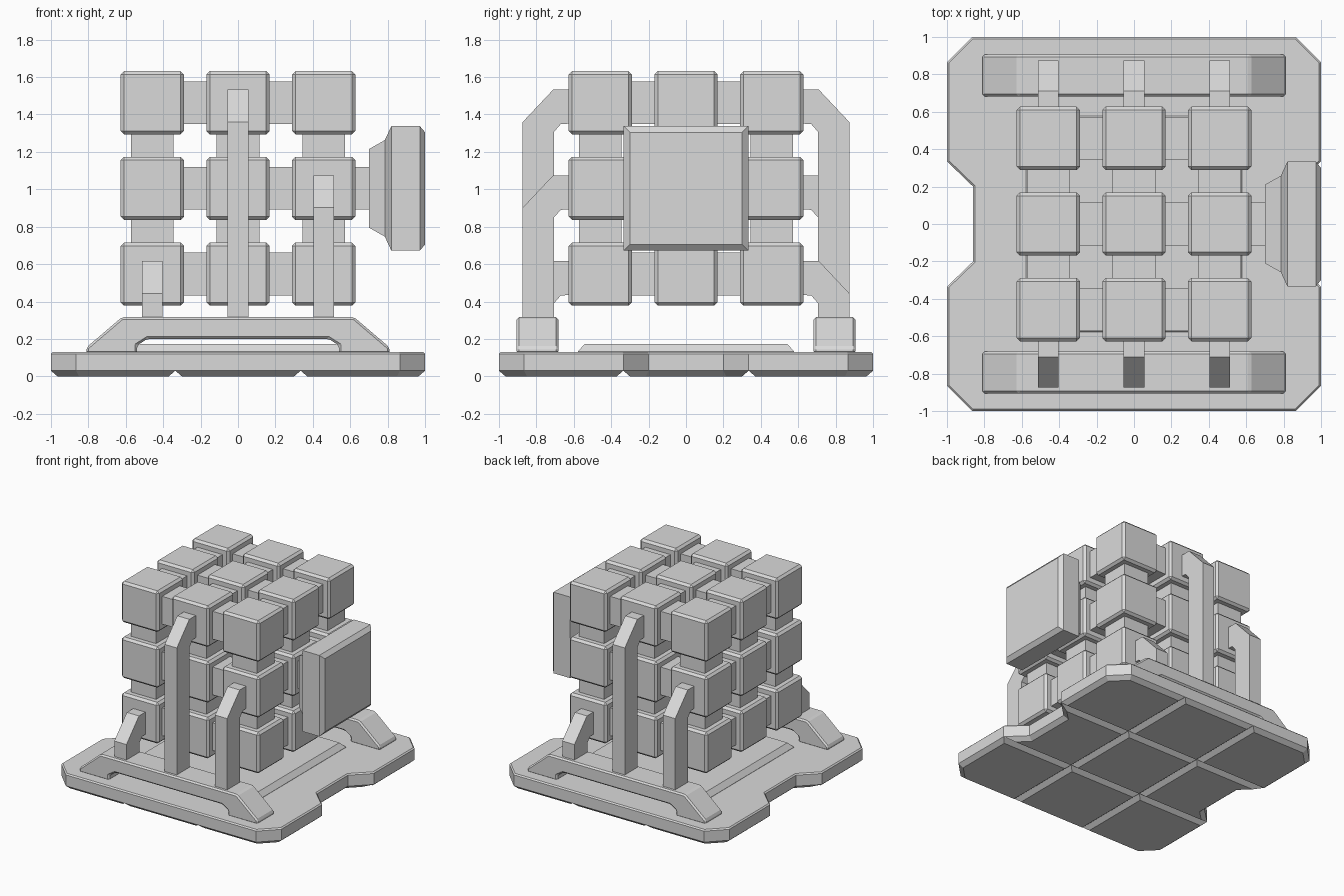
import bpy, bmesh
from mathutils import Matrix, Vector

if "Cube" in bpy.data.objects:
    bpy.data.objects.remove(bpy.data.objects["Cube"])

grey = bpy.data.materials.new("light grey")
grey.diffuse_color = (0.7, 0.7, 0.7, 1)
grey.use_nodes = True
grey.node_tree.nodes["Principled BSDF"].inputs["Base Color"].default_value = grey.diffuse_color


def finish(name, bm, bevel=0):
    bmesh.ops.recalc_face_normals(bm, faces=bm.faces)
    me = bpy.data.meshes.new(name)
    bm.to_mesh(me)
    bm.free()
    me.materials.append(grey)
    ob = bpy.data.objects.new(name, me)
    bpy.context.collection.objects.link(ob)
    if bevel:
        m = ob.modifiers.new("bevel", 'BEVEL')
        m.width, m.segments, m.limit_method = bevel, 1, 'ANGLE'
    return ob


def box(name, centre, size, bevel=0):
    bm = bmesh.new()
    bmesh.ops.create_cube(bm, size=1, matrix=Matrix.Translation(centre) @ Matrix.Diagonal((*size, 1)))
    return finish(name, bm, bevel)


def prism(name, pts, place, depth, bevel=0, rim=None):
    """Extrude a flat outline; rim = (inset, height) tapers the far end."""
    bm = bmesh.new()
    face = bm.faces.new([bm.verts.new(place(a, b)) for a, b in pts])
    ext = bmesh.ops.extrude_face_region(bm, geom=[face])["geom"]
    bmesh.ops.translate(bm, vec=depth, verts=[v for v in ext if isinstance(v, bmesh.types.BMVert)])
    cap = [f for f in ext if isinstance(f, bmesh.types.BMFace)]
    bmesh.ops.recalc_face_normals(bm, faces=bm.faces)
    if rim:
        bmesh.ops.inset_individual(bm, faces=cap, thickness=rim[0], depth=rim[1], use_even_offset=True)
    return finish(name, bm, bevel)


# base slab with cut corners and a notch in each side
quarter = [(0.86, 0.2), (1, 0.335), (1, 0.865), (0.865, 1)]
outline = (quarter + [(-x, y) for x, y in reversed(quarter)]
           + [(-x, -y) for x, y in quarter] + [(x, -y) for x, y in reversed(quarter)])
prism("base_slab", outline, lambda x, y: (x, y, 0.03), (0, 0, 0.09), rim=(0.01, 0.01))

# tapered tiles on the underside, leaving grooves between them
T = 0.335
corner = [(T, T), (1, T), (1, 0.865), (0.865, 1), (T, 1)]
side = [(T, -T), (1, -T), (0.86, -0.2), (0.86, 0.2), (1, T), (T, T)]
front = [(-T, T), (T, T), (T, 1), (-T, 1)]
tiles = [[(-T, -T), (T, -T), (T, T), (-T, T)]]
for sx in (-1, 1):
    tiles.append([(x * sx, y) for x, y in side])
    tiles.append([(x, y * sx) for x, y in front])
    for sy in (-1, 1):
        tiles.append([(x * sx, y * sy) for x, y in corner])
for pts in tiles:
    prism("underside_tile", pts, lambda x, y: (x, y, 0.031), (0, 0, -0.001), rim=(0.035, 0.03))

# raised pad on top of the base
P = 0.578
prism("raised_pad", [(-P, -P), (P, -P), (P, P), (-P, P)], lambda x, y: (x, y, 0.12),
      (0, 0, 0.012), rim=(0.035, 0.04))

# lattice of cubes and the square bars joining them
S, ZC = 0.458, 1.005
for i in (-1, 0, 1):
    for j in (-1, 0, 1):
        for k in (-1, 0, 1):
            box("lattice_cube", (i * S, j * S, ZC + k * S), (0.338,) * 3, 0.018)
        for axis in range(3):
            c = [i * S, j * S]
            c.insert(axis, 0)
            size = [0.228] * 3
            size[axis] = 2 * S
            box("lattice_bar", Vector(c) + Vector((0, 0, ZC)), size)

# square side panel on its stub
box("panel_stub", (0.66, 0, ZC), (0.14, 0.228, 0.228))
bm = bmesh.new()
rings = []
for x, h in [(0.7, 0.21), (0.785, 0.258), (0.82, 0.333), (0.972, 0.333), (1.0, 0.3)]:
    rings.append([bm.verts.new((x, a * h, ZC + b * h)) for a, b in ((-1, -1), (1, -1), (1, 1), (-1, 1))])
for r, s in zip(rings, rings[1:]):
    for n in range(4):
        bm.faces.new((r[n], r[(n + 1) % 4], s[(n + 1) % 4], s[n]))
bm.faces.new(rings[0])
bm.faces.new(rings[-1])
finish("side_panel", bm)

# foot beams and bent support posts; the back set is the front set turned round
half = [(0.54, 0.12), (0.54, 0.165), (0.485, 0.2)]
top = [(0.62, 0.317), (0.81, 0.155), (0.81, 0.12)]
beam = ([(-x, z) for x, z in reversed(top)][::1] + top
        + half + [(-x, z) for x, z in reversed(half)])
for s, label in ((1, "front"), (-1, "back")):
    prism(label + "_beam", beam, lambda x, z: (s * x, s * -0.905, z), (0, s * 0.222, 0), 0.012)
    for px, cz in ((-S, ZC - S), (0, ZC + S), (S, ZC)):
        post = [(-0.873, 0.29), (-0.873, cz - 0.103), (-0.71, cz + 0.07), (-0.6, cz + 0.07),
                (-0.6, cz - 0.11), (-0.67, cz - 0.115), (-0.705, cz - 0.155), (-0.705, 0.29)]
        prism(label + "_post", post, lambda y, z: (s * (px - 0.055), s * y, z), (s * 0.11, 0, 0))
